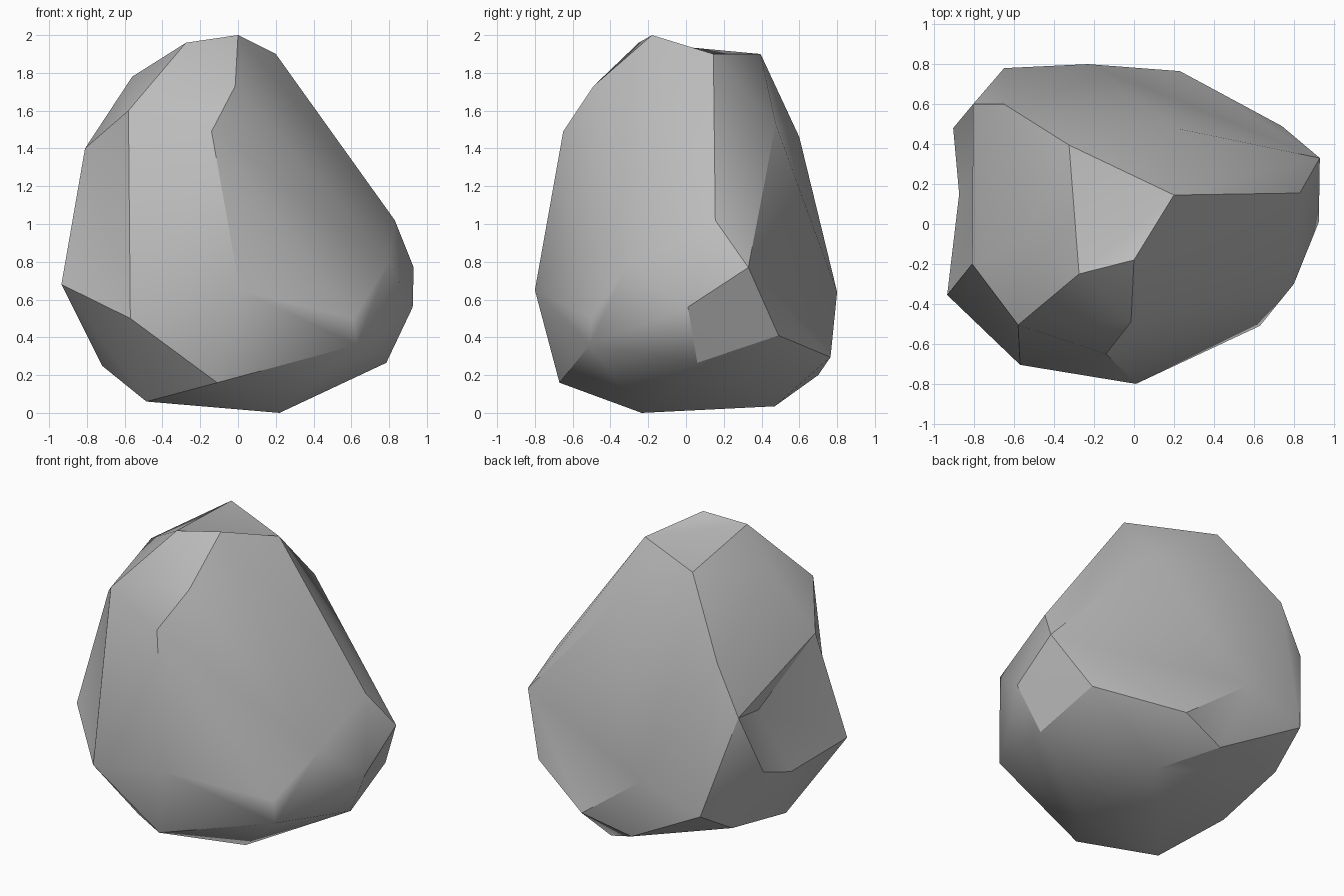
import bpy
import bmesh
import math
from mathutils import Vector

# Remove the default object if the scene has it
default_cube = bpy.data.objects.get("Cube")
if default_cube:
    bpy.data.objects.remove(default_cube, do_unlink=True)


def make_material(name, colour):
    """Plain flat material, visible in viewport and render."""
    material = bpy.data.materials.new(name)
    material.use_nodes = True
    material.diffuse_color = colour
    shader = next(n for n in material.node_tree.nodes if n.type == 'BSDF_PRINCIPLED')
    shader.inputs["Base Color"].default_value = colour
    return material


# Corners of the boulder, named, from crown to base
corners = {
    # crown
    "peak": (0, -.18, 2), "crown_east": (.2, .145, 1.9),
    "crown_west": (-.275, -.25, 1.96), "crown_back": (-.325, .395, 1.9),
    "west_bevel": (-.56, -.11, 1.78), "brow": (-.015, -.49, 1.73),
    "west_brow": (-.58, -.505, 1.6),
    # shoulders
    "front_shoulder": (-.14, -.65, 1.49), "west_shoulder": (-.81, -.2, 1.4),
    "back_shoulder": (-.65, .6, 1.46), "back_ridge": (.23, .475, 1.53),
    "back_west": (-.805, .6, 1.14), "east_shoulder": (.83, .155, 1.02),
    # belly
    "east_tip": (.93, .33, .77), "east_belly": (.925, .01, .56),
    "east_cheek": (.8, -.3, .8), "front_belly": (.01, -.8, .65),
    "front_west": (-.57, -.705, .5), "west_tip": (-.935, -.355, .68),
    "west_hip": (-.905, .48, .76), "back_hip": (-.65, .78, .51),
    "back_belly": (-.23, .8, .64), "back_east": (.74, .49, .41),
    # foot
    "cheek_edge": (.61, -.5, .5), "front_east_foot": (.63, -.51, .36),
    "east_foot": (.785, .06, .265), "back_east_foot": (.23, .765, .295),
    "back_foot": (-.09, .7, .2), "back_west_foot": (-.69, .5, .34),
    "west_foot": (-.72, -.02, .25), "front_foot": (-.11, -.67, .16),
    "base_west": (-.485, -.35, .06), "base_back": (.22, .47, .035),
    "base_front": (.22, -.235, 0),
}

# Hollows on the west flank: start outside the hull, then press inwards
hollows = [
    (Vector((-.95, .15, .63)), Vector((.075, 0, 0))),
    (Vector((-.89, .3, 1.06)), Vector((.15, 0, 0))),
]

# Hull edges turned across their facet pair to form shallow chipped creases
chipped_edges = [
    ("west_brow", "west_tip"),
    ("peak", "crown_back"),
    ("back_ridge", "back_east_foot"),
    ("back_hip", "back_east_foot"),
]


def build_boulder(name, material):
    """Wrap the corners in a hull, chip and press it, keep ridges sharp."""
    bm = bmesh.new()
    verts = {key: bm.verts.new(place) for key, place in corners.items()}
    pressed = [(bm.verts.new(start), push) for start, push in hollows]
    hull = bmesh.ops.convex_hull(bm, input=bm.verts[:], use_existing_faces=False)
    unused = {item for item in hull["geom_interior"] + hull["geom_unused"]
              if isinstance(item, bmesh.types.BMVert)}

    # Turn the chipped edges
    for start, end in chipped_edges:
        edge = bm.edges.get((verts[start], verts[end]))
        if edge:
            bmesh.utils.edge_rotate(edge, True)

    # Press in the hollows and discard any corner swallowed by the hull
    for vert, push in pressed:
        if vert not in unused:
            vert.co += push
    bmesh.ops.delete(bm, geom=list(unused), context='VERTS')
    bmesh.ops.recalc_face_normals(bm, faces=bm.faces[:])

    mesh = bpy.data.meshes.new(name)
    bm.to_mesh(mesh)
    bm.free()
    mesh.materials.append(material)
    boulder = bpy.data.objects.new(name, mesh)
    bpy.context.collection.objects.link(boulder)

    # Smooth gentle facets and leave the steep ridges crisp
    bpy.ops.object.select_all(action='DESELECT')
    boulder.select_set(True)
    bpy.context.view_layer.objects.active = boulder
    bpy.ops.object.shade_smooth_by_angle(angle=math.radians(30))
    return boulder


stone_grey = make_material("stone grey", (.5, .5, .5, 1))
build_boulder("boulder", stone_grey)
